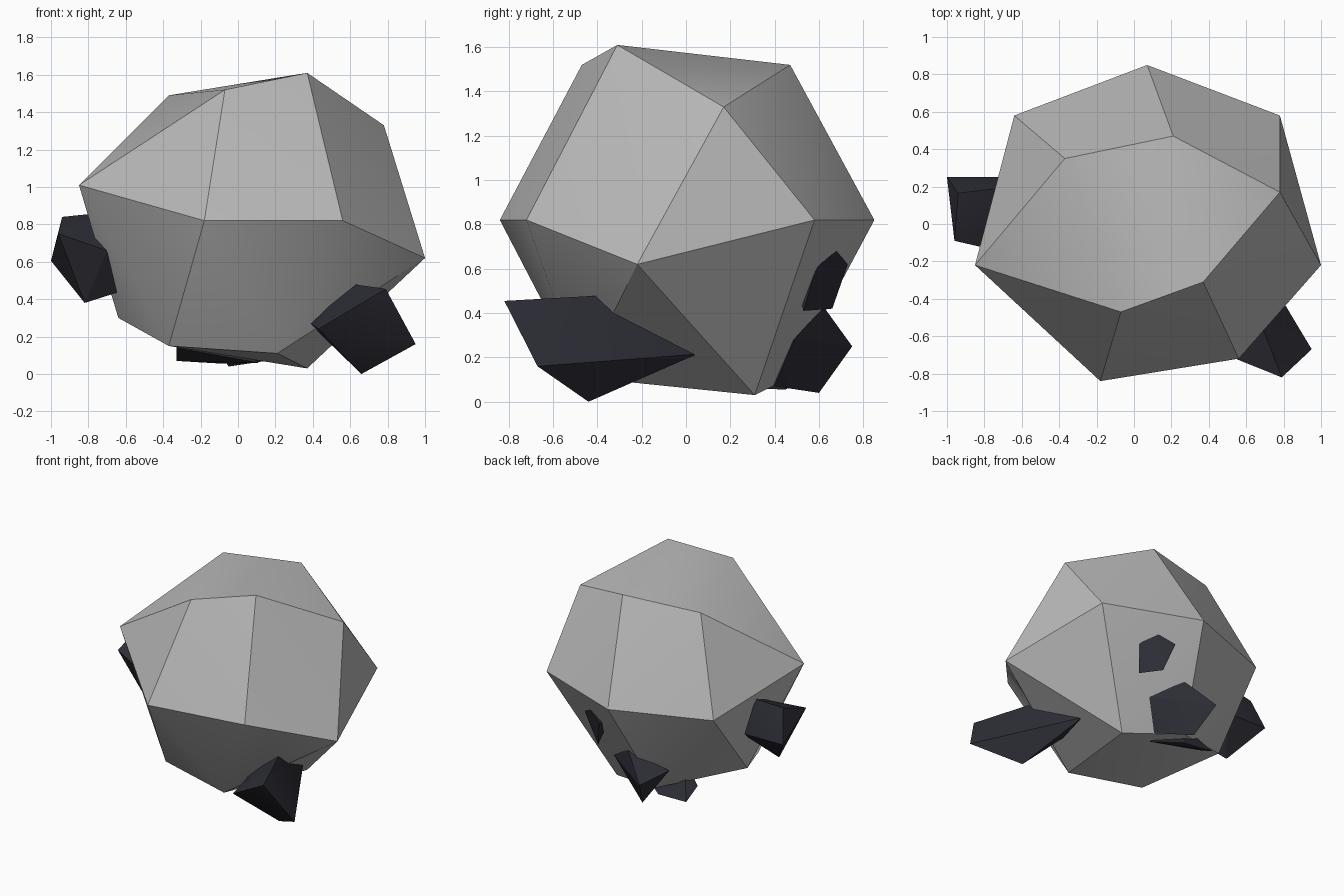
import bpy, bmesh, math

cube = bpy.data.objects.get("Cube")
if cube:
    bpy.data.objects.remove(cube, do_unlink=True)


def make_material(name, rgb):
    mat = bpy.data.materials.new(name)
    mat.use_nodes = True
    color = (*rgb, 1.0)
    mat.diffuse_color = color
    bsdf = next(n for n in mat.node_tree.nodes if n.type == 'BSDF_PRINCIPLED')
    bsdf.inputs["Base Color"].default_value = color
    bsdf.inputs["Roughness"].default_value = 0.9
    return mat


def faceted_stone(name, corners, mat, angle):
    """Closed faceted solid wrapped around a handful of corner points."""
    bm = bmesh.new()
    for c in corners:
        bm.verts.new(c)
    hull = bmesh.ops.convex_hull(bm, input=bm.verts[:])
    loose = {g for g in hull["geom_interior"] + hull["geom_unused"]
             if isinstance(g, bmesh.types.BMVert)}
    bmesh.ops.delete(bm, geom=list(loose), context='VERTS')
    bmesh.ops.recalc_face_normals(bm, faces=bm.faces[:])
    mesh = bpy.data.meshes.new(name)
    bm.to_mesh(mesh)
    bm.free()
    mesh.materials.append(mat)
    obj = bpy.data.objects.new(name, mesh)
    bpy.context.collection.objects.link(obj)
    bpy.ops.object.select_all(action='DESELECT')
    obj.select_set(True)
    bpy.context.view_layer.objects.active = obj
    bpy.ops.object.shade_smooth_by_angle(angle=math.radians(angle))
    return obj


grey = make_material("stone grey", (0.48, 0.48, 0.48))
dark = make_material("coal black", (0.027, 0.027, 0.038))

# Main boulder: crown, waist and base rings of corners
crown = [(.37, -.31, 1.61), (.78, .17, 1.33), (.21, .47, 1.52),
         (-.37, .35, 1.49), (-.07, -.47, 1.52)]
waist = [(-.85, -.22, 1.01), (-.18, -.84, .82), (.56, -.72, .82),
         (1.0, -.22, .62), (.78, .58, .82), (.07, .85, .82), (-.64, .58, .82)]
base = [(.37, .31, .03), (-.37, -.35, .15), (-.07, .47, .11),
        (.21, -.47, .11), (-.64, .17, .30)]
faceted_stone("boulder", crown + waist + base, grey, 31)

# Dark shards half buried in the boulder
shards = {
    "front_left_shard": [(.66, -.44, 0), (.95, -.67, .16), (.79, -.82, .455),
                         (.43, -.675, .24), (.52, .05, .215),
                         (.55, -.2, .49), (.35, -.2, .3)],
    "right_shard": [(-.96, -.09, .75), (-1.0, .25, .605), (-.94, .165, .84),
                    (-.82, .04, .38), (-.7, -.15, .66), (-.65, .2, .87),
                    (-.65, .25, .6), (-.6, 0, .45)],
    "back_shard": [(.27, .49, .28), (-.13, .75, .25), (-.05, .6, .04),
                   (.06, .62, .43), (-.22, .52, .3), (0, .35, .25),
                   (.15, .4, .07)],
    "bottom_shard": [(-.33, .47, .07), (-.33, .33, .14), (.11, .3, .06),
                     (-.08, .45, .055), (-.2, .3, .3)],
    "small_back_shard": [(.23, .73, .62), (.285, .66, .42), (.345, .68, .68),
                         (.4, .53, .41), (.45, .59, .61), (.3, .5, .55)],
}
for name, corners in shards.items():
    faceted_stone(name, corners, dark, 20)
